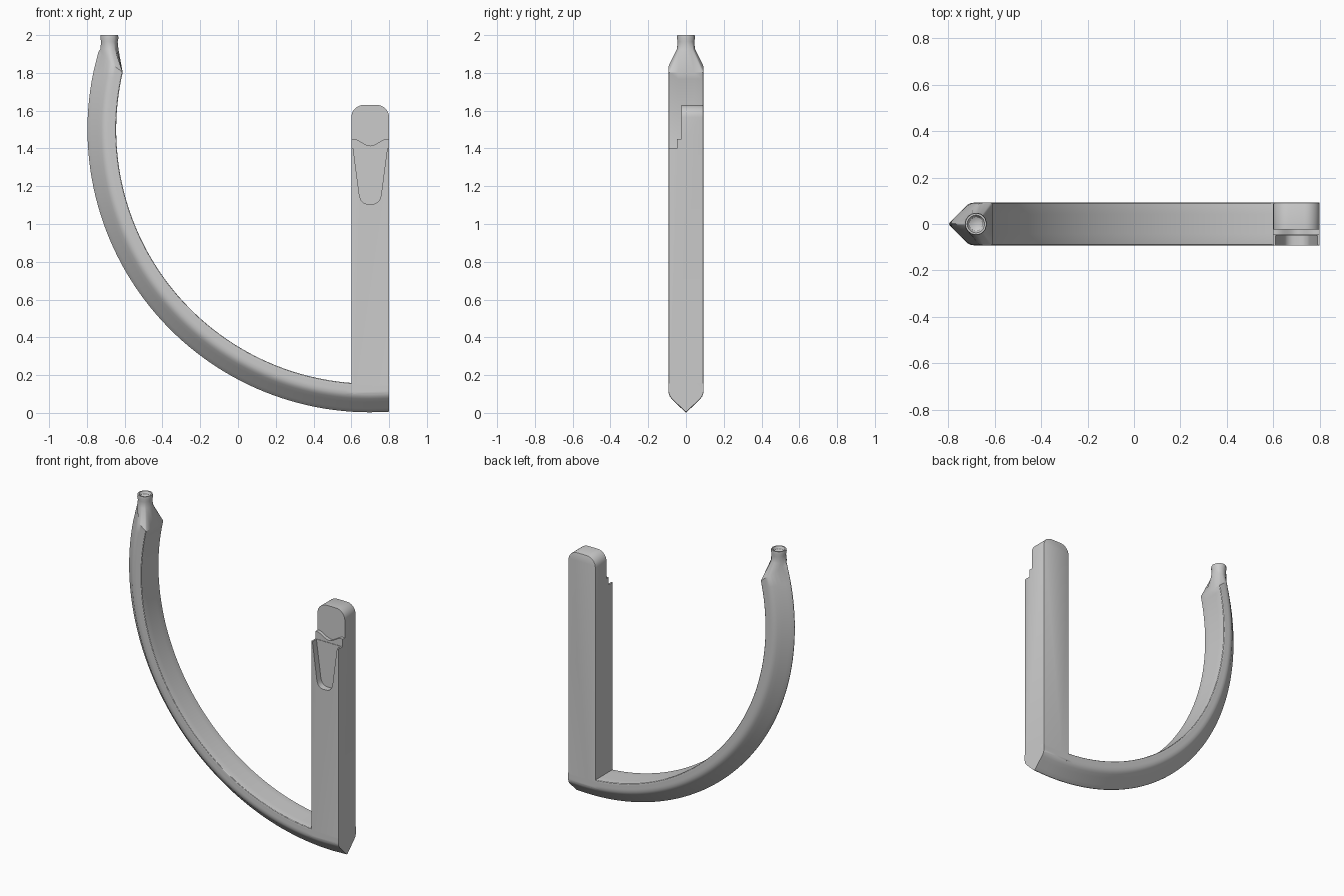
import bpy, bmesh
from math import radians, sin, cos, pi, atan2
from mathutils import Vector

if "Cube" in bpy.data.objects:
    bpy.data.objects.remove(bpy.data.objects["Cube"])


def make_object(name, bm):
    bmesh.ops.recalc_face_normals(bm, faces=bm.faces[:])
    me = bpy.data.meshes.new(name)
    bm.to_mesh(me)
    bm.free()
    ob = bpy.data.objects.new(name, me)
    bpy.context.collection.objects.link(ob)
    return ob


def prism(name, outline, y0, y1, bevel=0):
    """Extrude an outline of (x, z) points from y0 to y1."""
    bm = bmesh.new()
    a = [bm.verts.new((x, y0, z)) for x, z in outline]
    b = [bm.verts.new((x, y1, z)) for x, z in outline]
    bm.faces.new(a)
    bm.faces.new(b)
    n = len(a)
    for i in range(n):
        bm.faces.new((a[i], a[(i + 1) % n], b[(i + 1) % n], b[i]))
    bmesh.ops.recalc_face_normals(bm, faces=bm.faces[:])
    if bevel:
        sharp = [e for e in bm.edges if e.calc_face_angle() > radians(40)]
        bmesh.ops.bevel(bm, geom=sharp, offset=bevel, segments=2, profile=0.5, affect='EDGES')
    return make_object(name, bm)


def boolean(target, other, operation):
    mod = target.modifiers.new("bool", 'BOOLEAN')
    mod.operation, mod.solver, mod.object = operation, 'EXACT', other
    bpy.context.view_layer.objects.active = target
    bpy.ops.object.modifier_apply(modifier=mod.name)
    bpy.data.objects.remove(other)


def arc(cx, cz, r, a0, a1, n=8):
    return [(cx + r * cos(radians(a0 + (a1 - a0) * i / n)),
             cz + r * sin(radians(a0 + (a1 - a0) * i / n))) for i in range(n + 1)]


# Arm cross-section: (depth from outer ridge, y) with softened corners
corners = [Vector(c) for c in ((0, 0), (.09, .092), (.155, .092), (.155, -.092), (.09, -.092))]
section = []
for i, c in enumerate(corners):
    prev, nxt = corners[i - 1], corners[(i + 1) % 5]
    r = (.008, .022, .007, .007, .022)[i]
    p, q = c + (prev - c).normalized() * r, c + (nxt - c).normalized() * r
    for k in range(4):
        t = k / 3
        section.append(p * (1 - t) ** 2 + c * 2 * t * (1 - t) + q * t * t)
    r2 = (.022, .007, .007, .022, .008)[i]
    end = nxt + (c - nxt).normalized() * r2
    section += [q.lerp(end, k / 4) for k in (1, 2, 3)]

# Curved arm: sweep about (0.7, 1.5), then blend into a round peg
CX, CZ, R = .7, 1.5, 1.5


def on_arc(d, y, deg):
    t = radians(deg)
    return (CX - (R - d) * cos(t), y, CZ + (R - d) * sin(t))


rings = [[(.8, y, .003 + d) for d, y in section]]
STEPS = 56
for i in range(STEPS + 1):
    rings.append([on_arc(d, y, -90 + 101.5 * i / STEPS) for d, y in section])
rings.append([on_arc(d, y, 16 - 3 * d / .155) for d, y in section])
for r, z in ((.048, 1.925), (.044, 1.965), (.048, 1.985), (.046, 2), (.038, 2), (.03, 1.985), (.015, 1.977)):
    ring = []
    for d, y in section:
        a = atan2(y, .085 - d)
        ring.append((-.681 - r * cos(a), r * sin(a), z))
    rings.append(ring)
bm = bmesh.new()
rows = [[bm.verts.new(p) for p in ring] for ring in rings]
n = len(section)
for a, b in zip(rows, rows[1:]):
    for i in range(n):
        bm.faces.new((a[i], a[(i + 1) % n], b[(i + 1) % n], b[i]))
bm.faces.new(rows[0])
bm.faces.new(rows[-1])
hook = make_object("hook_frame", bm)

# Upright post with rounded top
post = prism("post", [(.6, .1), (.8, .1)] + arc(.735, 1.565, .065, 0, 90)
             + arc(.665, 1.565, .065, 90, 180), -.092, .092, .005)

# Stepped notch that leaves a tongue at the top
boolean(post, prism("notch", [(.5, 1.4), (.9, 1.4), (.9, 1.8), (.5, 1.8)], -.3, -.047), 'DIFFERENCE')
wave = [(.58 + .24 * i / 24, 1.432 - .018 * cos(2 * pi * (.24 * i / 24 - .12) / .18)) for i in range(25)]
boolean(post, prism("lip", wave + [(.82, 1.8), (.58, 1.8)], -.3, -.024), 'DIFFERENCE')

# Tapered U-shaped recess in the front
recess = [(.79, 1.45), (.79, 1.4), (.757, 1.15)] + arc(.71, 1.15, .045, -10, -90, 6) \
    + arc(.69, 1.15, .045, -90, -170, 6) + [(.643, 1.15), (.61, 1.4), (.61, 1.45)]
boolean(post, prism("recess", recess, -.3, -.05), 'DIFFERENCE')

# Join post and arm
boolean(hook, post, 'UNION')
bpy.ops.object.select_all(action='DESELECT')
hook.select_set(True)
bpy.context.view_layer.objects.active = hook
bpy.ops.object.shade_smooth_by_angle(angle=radians(32))
